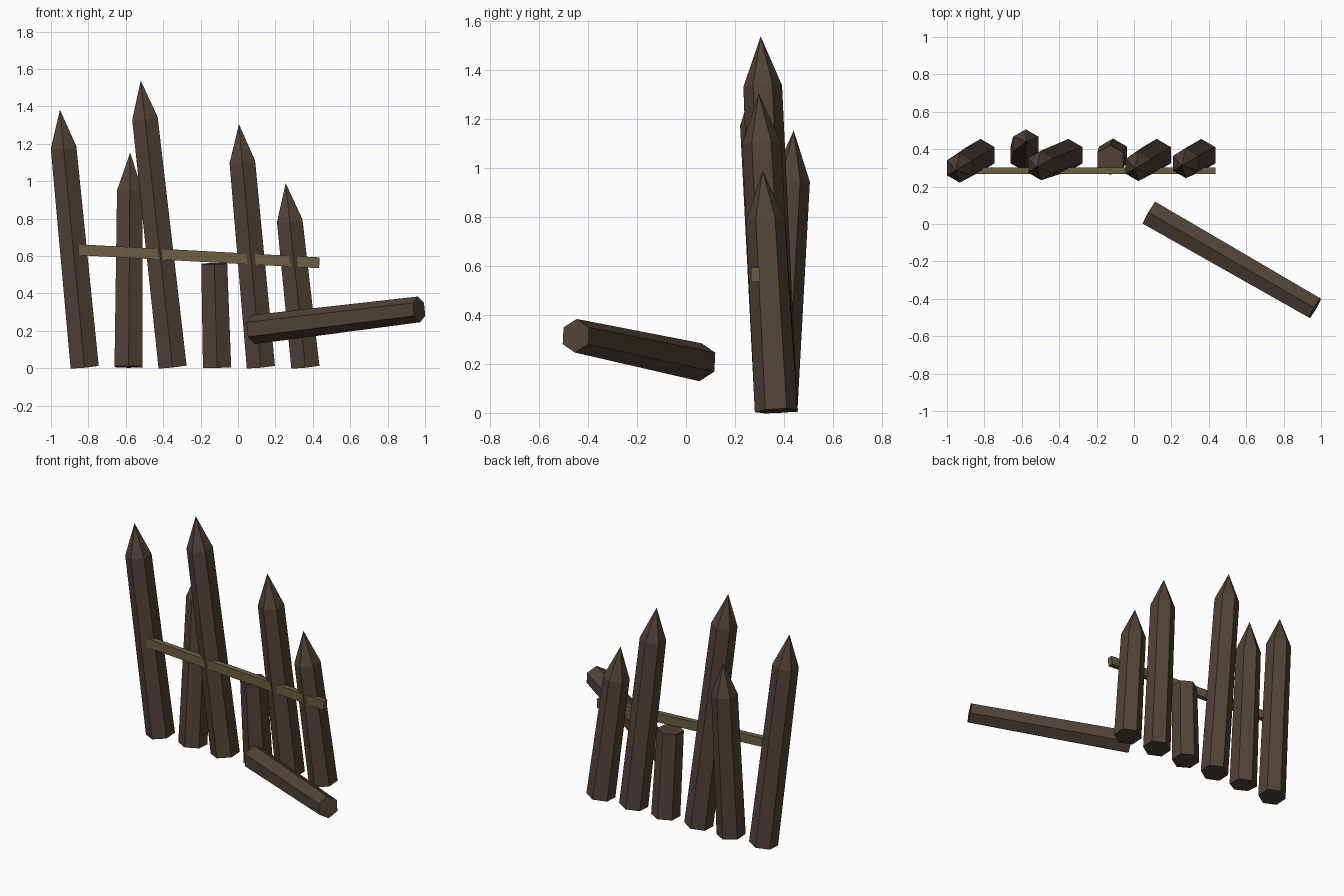
import bpy, bmesh, math
from mathutils import Vector, Matrix

if "Cube" in bpy.data.objects:
    bpy.data.objects.remove(bpy.data.objects["Cube"])


def material(name, rgb):
    m = bpy.data.materials.new(name)
    m.diffuse_color = (*rgb, 1)
    m.use_nodes = True
    m.node_tree.nodes["Principled BSDF"].inputs["Base Color"].default_value = m.diffuse_color
    return m


dark_wood = material("dark_wood", (0.080, 0.057, 0.040))
rail_wood = material("rail_wood", (0.150, 0.115, 0.060))


def finish(bm, name, mat, matrix):
    bmesh.ops.recalc_face_normals(bm, faces=bm.faces)
    mesh = bpy.data.meshes.new(name)
    bm.to_mesh(mesh)
    bm.free()
    mesh.materials.append(mat)
    obj = bpy.data.objects.new(name, mesh)
    obj.matrix_world = matrix
    bpy.context.collection.objects.link(obj)
    return obj


def hex_post(name, start, end, r0, r1, point=0.0, lying=False):
    """Tapered six-sided post from start to end; the last `point` is a spike."""
    start, end = Vector(start), Vector(end)
    axis = end - start
    shaft = axis.length - point
    bm = bmesh.new()

    def ring(r, z):
        return [bm.verts.new((r * math.cos(math.radians(90 + 60 * i)),
                              r * math.sin(math.radians(90 + 60 * i)), z))
                for i in range(6)]

    low, high = ring(r0, 0), ring(r1, shaft)
    bm.faces.new(low)
    for i in range(6):
        j = (i + 1) % 6
        bm.faces.new((low[i], low[j], high[j], high[i]))
    if point:
        tip = bm.verts.new((0, 0, axis.length))
        for i in range(6):
            bm.faces.new((high[i], high[(i + 1) % 6], tip))
    else:
        bm.faces.new(high)
    if lying:
        rot = axis.to_track_quat('Z', 'Y')
    else:
        rot = Vector((0, 0, 1)).rotation_difference(axis)
    return finish(bm, name, dark_wood,
                  Matrix.Translation(start) @ rot.to_matrix().to_4x4())


# Leaning sharpened stakes: base x, then tip x, y, z
stakes = [
    (-0.82, -0.952, 0.288, 1.382),
    (-0.585, -0.577, 0.440, 1.153),
    (-0.35, -0.520, 0.305, 1.538),
    (0.122, 0.005, 0.297, 1.305),
    (0.36, 0.255, 0.313, 0.99),
]
for n, (bx, tx, ty, tz) in enumerate(stakes, 1):
    hex_post(f"stake_{n}", (bx, 0.368, 0.008), (tx, ty, tz), 0.087, 0.079, 0.205)

# Snapped stub with a flat top
hex_post("broken_stub", (-0.112, 0.37, 0.006), (-0.127, 0.342, 0.56), 0.087, 0.080)

# Fallen post lying in front
hex_post("fallen_post", (0.083, 0.059, 0.207), (0.968, -0.45, 0.315),
         0.078, 0.069, lying=True)

# Sloping cross rail
a, b = Vector((-0.855, 0.284, 0.634)), Vector((0.435, 0.284, 0.564))
bm = bmesh.new()
bmesh.ops.create_cube(bm, size=1)
bmesh.ops.scale(bm, vec=((b - a).length, 0.035, 0.058), verts=bm.verts)
rot = Vector((1, 0, 0)).rotation_difference(b - a)
finish(bm, "cross_rail", rail_wood,
       Matrix.Translation((a + b) / 2) @ rot.to_matrix().to_4x4())
